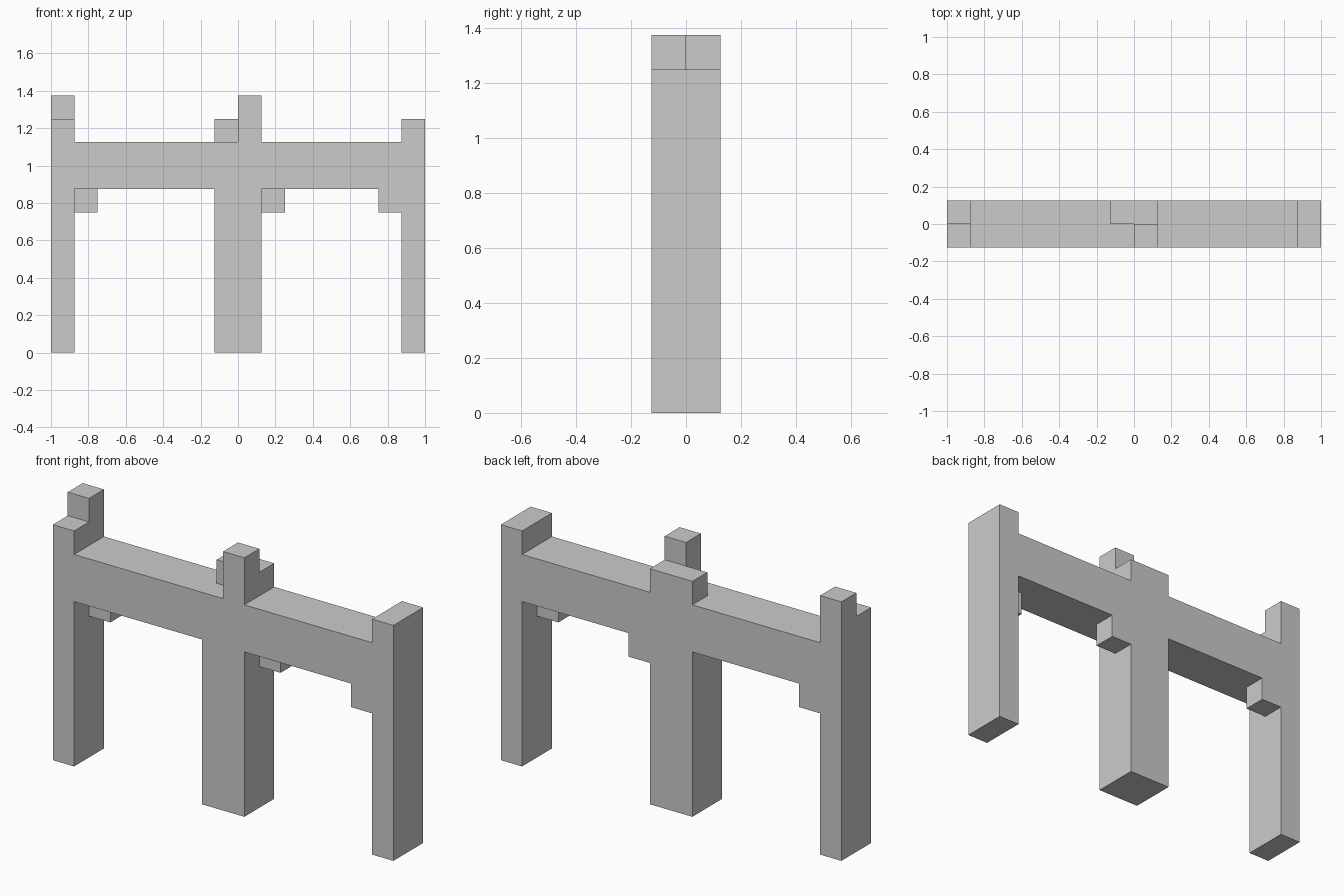
import bpy, bmesh
from mathutils import Vector

if "Cube" in bpy.data.objects:
    bpy.data.objects.remove(bpy.data.objects["Cube"])

U = 0.125  # block module: every part sits on this grid

# Parts as boxes in modules: (x0, x1), (y0, y1), (z0, z1)
FULL, FRONT, BACK = (-1, 1), (-1, 0), (0, 1)
PARTS = {
    "rail": ((-8, 8), FULL, (7, 9)),
    "left_post": ((-8, -7), FULL, (0, 10)),
    "left_post_cap": ((-8, -7), BACK, (10, 11)),
    "middle_post": ((-1, 1), FULL, (0, 9)),
    "middle_post_back_top": ((-1, 1), BACK, (9, 10)),
    "middle_post_front_top": ((0, 1), FRONT, (9, 11)),
    "right_post": ((7, 8), FULL, (0, 10)),
    "left_bracket": ((-7, -6), BACK, (6, 7)),
    "middle_bracket": ((1, 2), BACK, (6, 7)),
    "right_bracket": ((6, 7), FRONT, (6, 7)),
}

# Merge the parts into one set of grid cells
cells = {(x, y, z)
         for xr, yr, zr in PARTS.values()
         for x in range(*xr) for y in range(*yr) for z in range(*zr)}


def exposed_quads(cell):
    """Outward-facing quads on the sides of a cell that have no neighbour."""
    for axis in range(3):
        for side in (0, 1):
            neighbour = list(cell)
            neighbour[axis] += 2 * side - 1
            if tuple(neighbour) in cells:
                continue
            a, b = (axis + 1) % 3, (axis + 2) % 3
            quad = []
            for da, db in ((0, 0), (1, 0), (1, 1), (0, 1)):
                p = Vector(cell)
                p[axis] += side
                p[a] += da
                p[b] += db
                quad.append(p * U)
            yield quad if side else quad[::-1]


# Skin the merged shape, then join coplanar faces into clean flat sides
bm = bmesh.new()
for cell in sorted(cells):
    for quad in exposed_quads(cell):
        bm.faces.new([bm.verts.new(p) for p in quad])
bmesh.ops.remove_doubles(bm, verts=bm.verts[:], dist=0.001)
bmesh.ops.dissolve_limit(bm, angle_limit=0.01, verts=bm.verts[:], edges=bm.edges[:])

mesh = bpy.data.meshes.new("post_and_rail_fence")
bm.to_mesh(mesh)
bm.free()
fence = bpy.data.objects.new("post_and_rail_fence", mesh)
bpy.context.collection.objects.link(fence)
